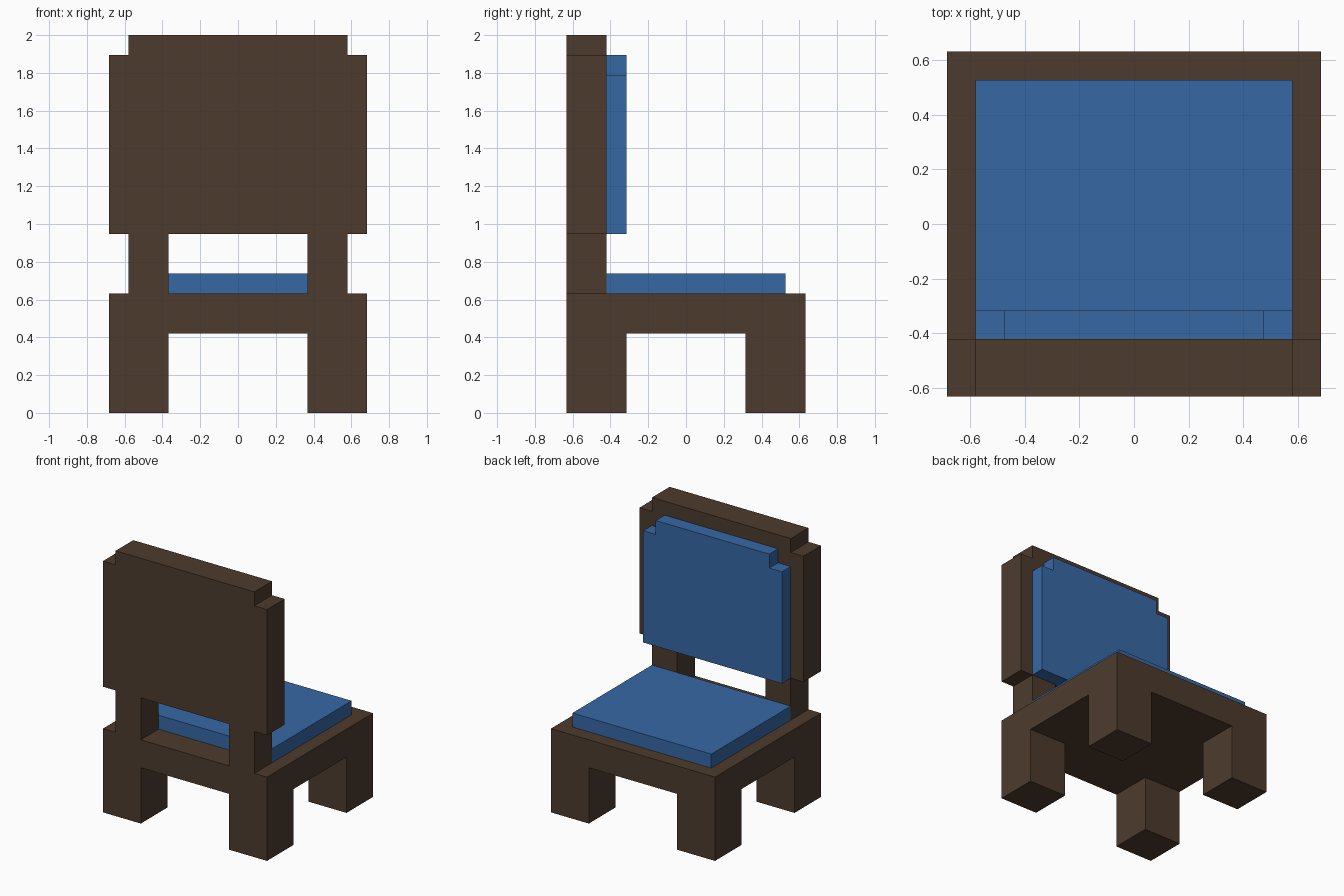
import bpy, bmesh
from mathutils import Vector

if "Cube" in bpy.data.objects:
    bpy.data.objects.remove(bpy.data.objects["Cube"])

U = 2 / 19  # block unit: the chair is 19 units tall


def material(name, rgb):
    m = bpy.data.materials.new(name)
    m.diffuse_color = (*rgb, 1)
    m.use_nodes = True
    m.node_tree.nodes["Principled BSDF"].inputs["Base Color"].default_value = m.diffuse_color
    return m


WOOD = material("dark_wood", (0.073, 0.044, 0.026))
BLUE = material("blue_fabric", (0.037, 0.138, 0.376))


def finish(name, bm, mat):
    bmesh.ops.recalc_face_normals(bm, faces=bm.faces)
    mesh = bpy.data.meshes.new(name)
    bm.to_mesh(mesh)
    bm.free()
    mesh.materials.append(mat)
    obj = bpy.data.objects.new(name, mesh)
    bpy.context.collection.objects.link(obj)
    return obj


def box(name, x, y, z, mat):
    """Box from (min, max) ranges in block units."""
    bm = bmesh.new()
    bmesh.ops.create_cube(bm, size=1)
    for v in bm.verts:
        v.co = Vector([r[0] if c < 0 else r[1] for c, r in zip(v.co, (x, y, z))]) * U
    return finish(name, bm, mat)


def stepped_panel(name, half, y, z0, z1, mat):
    """Upright panel with a one-unit notch in each top corner."""
    right = [(half, z0), (half, z1 - 1), (half - 1, z1 - 1), (half - 1, z1)]
    outline = right + [(-x, z) for x, z in reversed(right)]
    bm = bmesh.new()
    face = bm.faces.new([bm.verts.new(Vector((x, y[0], z)) * U) for x, z in outline])
    new = bmesh.ops.extrude_face_region(bm, geom=[face])["geom"]
    bmesh.ops.translate(bm, vec=(0, (y[1] - y[0]) * U, 0),
                        verts=[g for g in new if isinstance(g, bmesh.types.BMVert)])
    return finish(name, bm, mat)


# Seat slab and its cushion
box("seat", (-6.5, 6.5), (-6, 6), (4, 6), WOOD)
box("seat_cushion", (-5.5, 5.5), (-4, 5), (6, 7), BLUE)

# Four legs and two backrest posts
for side, x in (("left", (-6.5, -3.5)), ("right", (3.5, 6.5))):
    for end, y in (("front", (-6, -3)), ("rear", (3, 6))):
        box(f"{end}_{side}_leg", x, y, (0, 4), WOOD)
for side, x in (("left", (-5.5, -3.5)), ("right", (3.5, 5.5))):
    box(f"{side}_post", x, (-6, -4), (6, 9), WOOD)

# Backrest panel and its cushion
stepped_panel("backrest", 6.5, (-6, -4), 9, 19, WOOD)
stepped_panel("back_cushion", 5.5, (-4, -3), 9, 18, BLUE)
